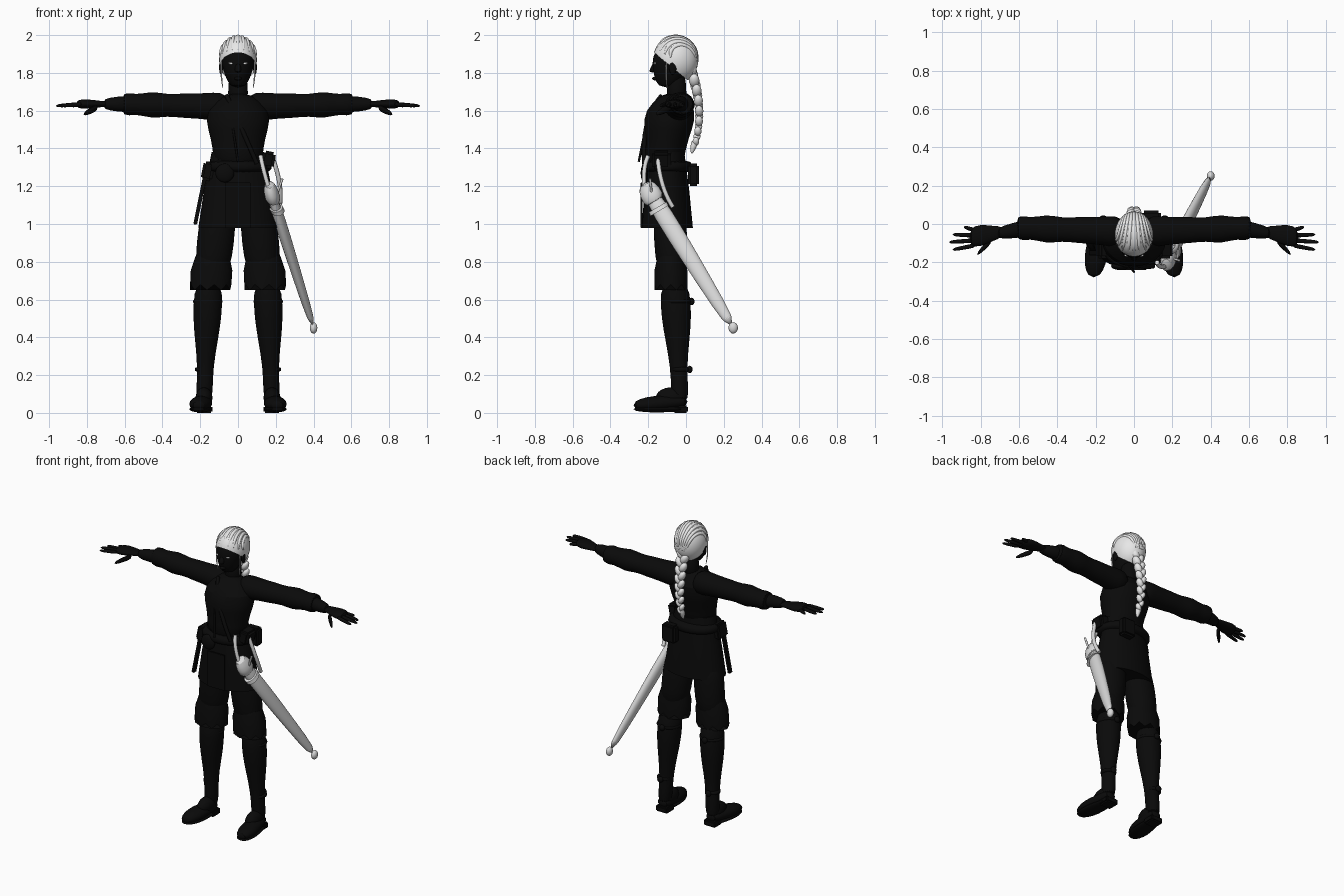
import bpy, bmesh, math
from mathutils import Vector, Matrix

default_cube = bpy.data.objects.get("Cube")
if default_cube:
    bpy.data.objects.remove(default_cube, do_unlink=True)


def material(name, value):
    mat = bpy.data.materials.new(name)
    mat.use_nodes = True
    color = (value, value, value, 1)
    mat.diffuse_color = color
    shader = next(node for node in mat.node_tree.nodes if node.type == "BSDF_PRINCIPLED")
    shader.inputs["Base Color"].default_value = color
    return mat


BLACK = material("black cloth", 0.003)
WHITE = material("white hair", 0.8)
GREY = material("pale grey leather", 0.7)
X, Y, Z = Vector((1, 0, 0)), Vector((0, 1, 0)), Vector((0, 0, 1))


def finish(name, bm, mat, subdivide=0):
    bmesh.ops.recalc_face_normals(bm, faces=bm.faces)
    mesh = bpy.data.meshes.new(name)
    bm.to_mesh(mesh)
    bm.free()
    mesh.materials.append(mat)
    for face in mesh.polygons:
        face.use_smooth = True
    mesh.set_sharp_from_angle(angle=math.radians(50))
    obj = bpy.data.objects.new(name, mesh)
    bpy.context.collection.objects.link(obj)
    if subdivide:
        modifier = obj.modifiers.new("rounding", "SUBSURF")
        modifier.levels = modifier.render_levels = subdivide
    return obj


def mirrored(point, side):
    return Vector((point[0] * side, point[1], point[2]))


def limb(name, mat, start, end, widths, flat=1.0, u=X, v=Y, side=1, sides=18, subdivide=1, ragged=0.0):
    """Skin evenly spaced elliptical rings of the given half widths from start to end."""
    start, end = mirrored(start, side), mirrored(end, side)
    bm = bmesh.new()
    loops = []
    last = len(widths) - 1
    for index, width in enumerate(widths):
        centre = start.lerp(end, index / last)
        loop = []
        for i in range(sides):
            angle = math.tau * i / sides
            point = centre + width * (u * math.cos(angle) + v * flat * math.sin(angle))
            if index == last:
                point.z -= ragged * (i % 2)
            loop.append(bm.verts.new(point))
        loops.append(loop)
    for upper, lower in zip(loops, loops[1:]):
        for i in range(sides):
            j = (i + 1) % sides
            bm.faces.new((upper[i], upper[j], lower[j], lower[i]))
    bm.faces.new(loops[0])
    bm.faces.new(loops[-1])
    return finish(name, bm, mat, subdivide)


def placement(centre, size, tilt):
    return Matrix.Translation(centre) @ Matrix.Rotation(tilt, 4, "Y") @ Matrix.Diagonal((*size, 1))


def ball(name, mat, centre, size, tilt=0.0):
    bm = bmesh.new()
    bmesh.ops.create_uvsphere(bm, u_segments=16, v_segments=10, radius=1, matrix=placement(centre, size, tilt))
    return finish(name, bm, mat)


def box(name, mat, centre, size, tilt=0.0):
    bm = bmesh.new()
    bmesh.ops.create_cube(bm, size=1, matrix=placement(centre, size, tilt))
    bmesh.ops.bevel(bm, geom=bm.edges[:], offset=min(size) * 0.2, segments=2, affect="EDGES")
    return finish(name, bm, mat)


def tube(name, mat, points, radius, tips=1.0):
    curve = bpy.data.curves.new(name, "CURVE")
    curve.dimensions = "3D"
    curve.bevel_depth = radius
    curve.bevel_resolution = 2
    curve.resolution_u = 6
    curve.use_fill_caps = True
    spline = curve.splines.new("NURBS")
    spline.points.add(len(points) - 1)
    for target, point in zip(spline.points, points):
        target.co = (*point, 1)
    spline.points[0].radius = spline.points[-1].radius = tips
    spline.use_endpoint_u = True
    spline.order_u = 3
    curve.materials.append(mat)
    obj = bpy.data.objects.new(name, curve)
    bpy.context.collection.objects.link(obj)
    return obj


# Torso, neck and head
limb("tunic", BLACK, (0, -0.12, 1.3), (0, -0.07, 1.7), [0.14, 0.13, 0.16, 0.18, 0.06], flat=0.8, sides=24)
limb("neck", BLACK, (0, -0.05, 1.65), (0, -0.05, 1.8), [0.06, 0.05, 0.05])
limb("head", BLACK, (0, -0.1, 1.72), (0, -0.05, 1.98), [0.04, 0.07, 0.09, 0.09, 0.05], flat=1.2)
limb("nose", BLACK, (0, -0.16, 1.86), (0, -0.18, 1.8), [0.01, 0.02, 0.02], sides=8)
ball("lips", BLACK, (0, -0.16, 1.77), (0.02, 0.02, 0.01))

# Skirt, belt and hanging gear
limb("skirt", BLACK, (0, -0.1, 1.38), (0, -0.1, 0.98), [0.14, 0.18, 0.21], flat=0.65, sides=28, subdivide=0)
limb("belt", BLACK, (0, -0.1, 1.34), (0, -0.1, 1.27), [0.16, 0.18, 0.18, 0.17], flat=0.75, sides=28)
box("front_panel", BLACK, (0, -0.235, 1.1), (0.13, 0.01, 0.24))
ball("belt_buckle", BLACK, (-0.07, -0.22, 1.27), (0.05, 0.02, 0.05))
box("back_pouch", BLACK, (0.09, 0.04, 1.26), (0.1, 0.06, 0.12))
box("left_pouch", BLACK, (0.16, -0.13, 1.34), (0.07, 0.1, 0.09), tilt=0.2)
box("right_pouch", BLACK, (-0.16, -0.13, 1.28), (0.06, 0.1, 0.1), tilt=0.2)
box("dagger", BLACK, (-0.2, -0.15, 1.13), (0.02, 0.03, 0.27), tilt=0.2)
tube("lapel", BLACK, [(-0.06, -0.13, 1.68), (0, -0.24, 1.55), (0.1, -0.22, 1.32)], 0.012)
tube("hanging_lace", BLACK, [(-0.03, -0.21, 1.53), (0, -0.25, 1.33)], 0.006)

for side, label in ((-1, "right"), (1, "left")):
    # Face details
    ball(label + "_eye", WHITE, mirrored((0.036, -0.163, 1.85), side), (0.015, 0.008, 0.006), side * -0.1)
    ball(label + "_ear", BLACK, mirrored((0.09, -0.07, 1.83), side), (0.01, 0.02, 0.04))
    lock = [(0.085, -0.1, 1.89), (0.095, -0.11, 1.8), (0.08, -0.1, 1.72)]
    tube(label + "_side_lock", WHITE, [mirrored(point, side) for point in lock], 0.006, tips=0.3)

    # Gathered sleeve, forearm and hand
    across_arm = dict(u=Y, v=Z, side=side)
    limb(label + "_sleeve", BLACK, (0.05, -0.04, 1.62), (0.62, -0.02, 1.635),
         [0.08, 0.08, 0.07, 0.07, 0.06, 0.08, 0.05, 0.08], flat=0.95, **across_arm)
    limb(label + "_forearm", BLACK, (0.55, -0.02, 1.635), (0.72, -0.05, 1.635), [0.05, 0.04, 0.03], **across_arm)
    limb(label + "_palm", BLACK, (0.68, -0.04, 1.635), (0.86, -0.07, 1.635),
         [0.03, 0.04, 0.06, 0.05], flat=0.45, **across_arm)
    for i in range(4):
        knuckle = (0.82, -0.035 - 0.025 * i, 1.635)
        tip = (0.97 - 0.02 * (i - 2) ** 2, -0.015 - 0.04 * i, 1.625)
        limb(label + "_finger", BLACK, knuckle, tip, [0.014, 0.012, 0.01], sides=8, **across_arm)
    limb(label + "_thumb", BLACK, (0.74, -0.08, 1.62), (0.82, -0.16, 1.58), [0.02, 0.02, 0.01], sides=8, **across_arm)

    # Trousers with ragged knee cuffs
    limb(label + "_trouser", BLACK, (0.1, -0.09, 1.1), (0.14, -0.07, 0.7), [0.09, 0.1, 0.1, 0.08], flat=0.9, side=side)
    limb(label + "_knee_cuff", BLACK, (0.135, -0.08, 0.83), (0.145, -0.08, 0.68), [0.09, 0.11, 0.11],
         flat=0.8, side=side, subdivide=0, ragged=0.03)

    # Boots with straps, foot and sole
    limb(label + "_boot", BLACK, (0.155, -0.06, 0.7), (0.18, -0.03, 0.05),
         [0.07, 0.08, 0.07, 0.05, 0.04, 0.05], flat=1.05, side=side)
    foot = [0.04, 0.05, 0.06, 0.06, 0.03]
    limb(label + "_foot", BLACK, (0.18, 0.01, 0.06), (0.21, -0.28, 0.04), foot, flat=0.7, v=Z, side=side)
    limb(label + "_sole", BLACK, (0.18, 0.01, 0.02), (0.21, -0.28, 0.02), foot, flat=0.3, v=Z, side=side)
    ball(label + "_instep", BLACK, mirrored((0.18, -0.08, 0.08), side), (0.045, 0.08, 0.055))
    box(label + "_heel", BLACK, mirrored((0.18, -0.03, 0.02), side), (0.09, 0.08, 0.04))
    for height, x, y, radius in ((0.59, 0.16, -0.05, 0.08), (0.23, 0.18, -0.03, 0.05)):
        limb(label + "_boot_strap", BLACK, (x, y, height - 0.015), (x, y, height + 0.015), [radius] * 3, side=side)
        ball(label + "_strap_buckle", BLACK, mirrored((x, y + radius, height), side), (0.02, 0.015, 0.02))

# Hair cap cut along a sloping hairline
hair_centre = Vector((0, -0.055, 1.87))
hair_size = Vector((0.1, 0.12, 0.128))
bm = bmesh.new()
bmesh.ops.create_uvsphere(bm, u_segments=32, v_segments=20, radius=1, matrix=placement(hair_centre, hair_size, 0))
bmesh.ops.bisect_plane(bm, geom=bm.verts[:] + bm.edges[:] + bm.faces[:], plane_co=(0, -0.165, 1.905),
                       plane_no=(0, -0.64, -0.77), clear_outer=True)
finish("hair_cap", bm, WHITE)

# Swept locks running from the hairline to the nape
for step in range(-4, 5):
    lock = []
    for i in range(8):
        t = i / 7
        pitch = math.radians(25 + 165 * t)
        sweep = step / 3 * (1 - t * 0.75)
        direction = Vector((math.sin(sweep), -math.cos(pitch) * math.cos(sweep), math.sin(pitch) * math.cos(sweep)))
        lock.append(hair_centre + direction * hair_size * 0.97)
    tube("hair_lock", WHITE, lock, 0.011, tips=0.4)

# Braid of overlapping tilted strands
strands = 16
for i in range(strands):
    t = i / strands
    side = 1 if i % 2 else -1
    thick = 1 - 0.45 * t
    spot = (side * 0.016 * thick, 0.02 + 0.05 * math.sin(2.6 * t), 1.84 - 0.43 * t)
    ball("braid_strand", WHITE, spot, Vector((0.026, 0.03, 0.042)) * thick, side * 0.5)
limb("braid_tail", WHITE, (0, 0.05, 1.45), (0, 0.03, 1.37), [0.02, 0.02, 0.005], sides=10)

# Scabbard, its collar and the hanging straps
across_blade = dict(u=Vector((0, 0.86, 0.51)), v=X)
limb("scabbard", GREY, (0.17, -0.2, 1.18), (0.4, 0.25, 0.45), [0.05, 0.05, 0.04, 0.03], flat=0.65, **across_blade)
ball("scabbard_tip", GREY, (0.4, 0.25, 0.45), (0.02, 0.025, 0.03))
limb("scabbard_collar", GREY, (0.165, -0.22, 1.22), (0.19, -0.16, 1.11), [0.04, 0.06, 0.06], flat=0.7, **across_blade)
limb("scabbard_band", GREY, (0.2, -0.15, 1.09), (0.21, -0.14, 1.07), [0.055, 0.055], flat=0.65,
     subdivide=0, **across_blade)
tube("front_strap", GREY, [(0.12, -0.2, 1.36), (0.13, -0.23, 1.3), (0.16, -0.22, 1.2)], 0.012)
tube("rear_strap", GREY, [(0.18, -0.15, 1.36), (0.24, -0.14, 1.2), (0.22, -0.07, 1.09)], 0.012)
tube("collar_spur", GREY, [(0.235, -0.19, 1.24), (0.2, -0.18, 1.14)], 0.011, tips=0.6)
